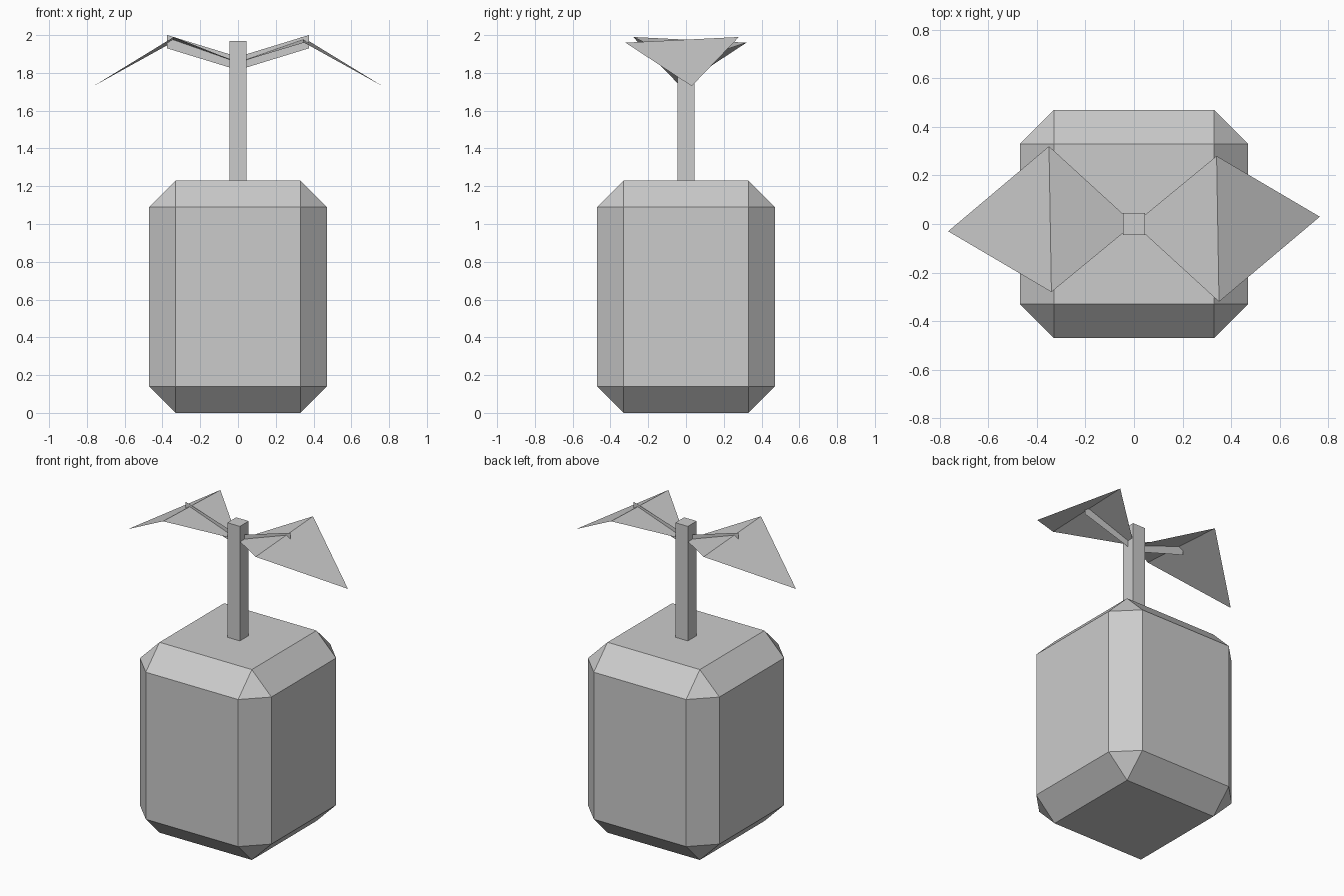
import bpy, bmesh, math
from mathutils import Matrix

if "Cube" in bpy.data.objects:
    bpy.data.objects.remove(bpy.data.objects["Cube"])

grey = bpy.data.materials.new("light_grey")
grey.diffuse_color = (0.6, 0.6, 0.6, 1)
grey.use_nodes = True
grey.node_tree.nodes["Principled BSDF"].inputs["Base Color"].default_value = grey.diffuse_color


def finish(name, bm):
    mesh = bpy.data.meshes.new(name)
    bm.to_mesh(mesh)
    bm.free()
    mesh.materials.append(grey)
    obj = bpy.data.objects.new(name, mesh)
    bpy.context.collection.objects.link(obj)
    return obj


def box(name, width, z0, z1, chamfer=0):
    bm = bmesh.new()
    size = Matrix.Diagonal((width, width, z1 - z0, 1))
    bmesh.ops.create_cube(bm, size=1, matrix=Matrix.Translation((0, 0, (z0 + z1) / 2)) @ size)
    if chamfer:
        bmesh.ops.bevel(bm, geom=bm.edges[:], offset=chamfer, offset_type='OFFSET',
                        segments=1, profile=0.5, affect='EDGES')
    return finish(name, bm)


def sheet(name, points, faces, turn):
    bm = bmesh.new()
    verts = [bm.verts.new(p) for p in points]
    for f in faces:
        bm.faces.new([verts[i] for i in f])
    bm.transform(Matrix.Rotation(turn, 4, 'Z'))
    return finish(name, bm)


# Chamfered fruit body and square stem
box("fruit_body", 0.94, 0, 1.23, 0.14)
box("stem", 0.09, 1.22, 1.97)

# Two folded leaves with thin twigs, turned half way round the stem
leaf = [(0, 0, 1.855), (0.35, -0.32, 1.96), (0.34, 0.28, 1.99), (0.765, 0.03, 1.73)]
twig = [(0, 0, 1.815), (0.375, 0, 1.93), (0.375, 0, 2.0), (0, 0, 1.885)]
for side, turn in (("right", 0), ("left", math.pi)):
    sheet(side + "_leaf", leaf, [(0, 1, 2), (1, 3, 2)], turn)
    sheet(side + "_twig", twig, [(0, 1, 2, 3)], turn)
